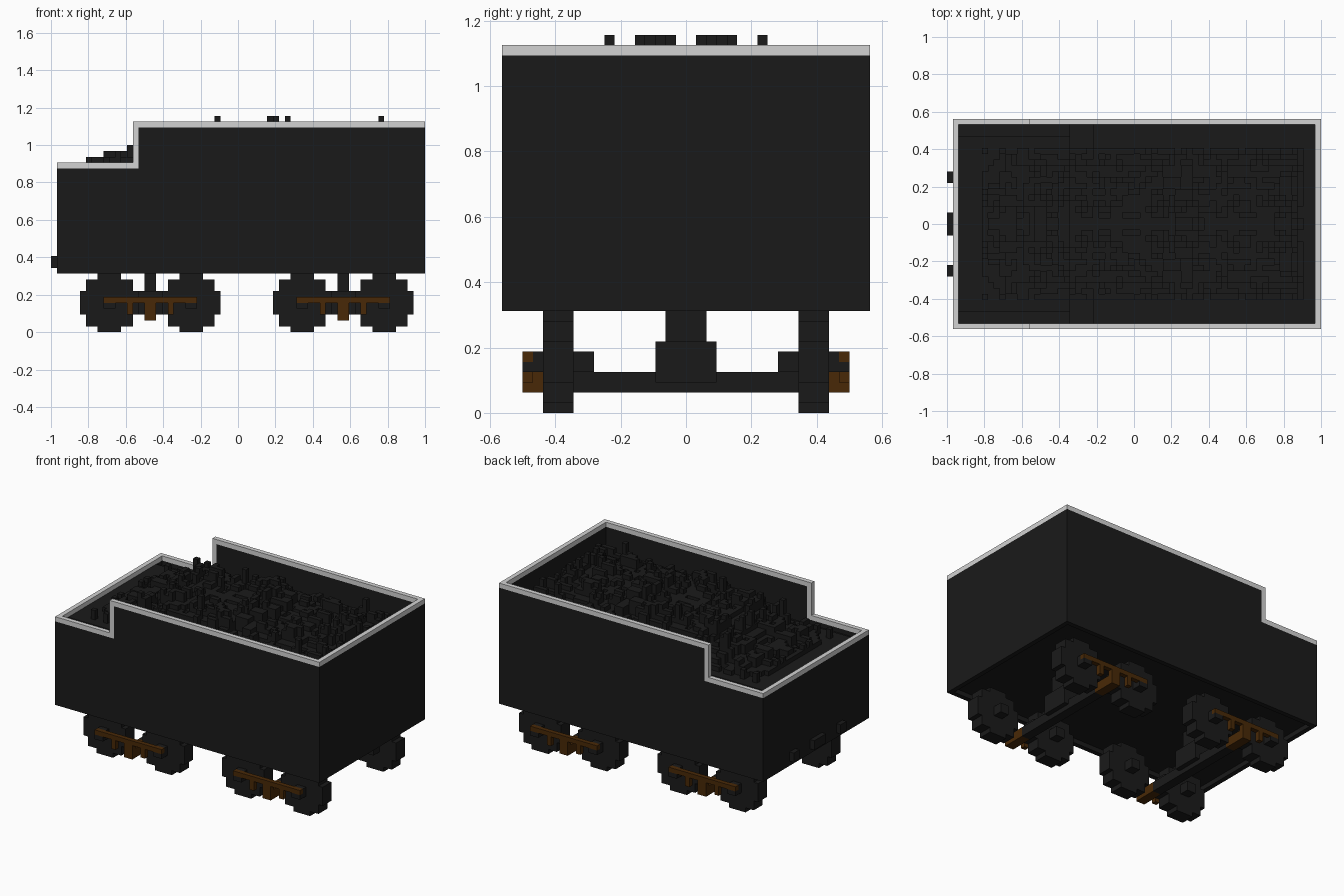
import bpy, bmesh, math, random

cube = bpy.data.objects.get("Cube")
if cube:
    bpy.data.objects.remove(cube, do_unlink=True)

V = 1 / 32  # block size; all part dimensions below are in blocks
random.seed(11)


def material(name, rgb):
    m = bpy.data.materials.new(name)
    m.use_nodes = True
    m.diffuse_color = (*rgb, 1)
    bsdf = next(n for n in m.node_tree.nodes if n.type == 'BSDF_PRINCIPLED')
    bsdf.inputs["Base Color"].default_value = (*rgb, 1)
    return m


BLACK = material("black", (0.0103, 0.0103, 0.0103))
GREY = material("rim grey", (0.65, 0.65, 0.65))
BROWN = material("frame brown", (0.066, 0.022, 0.002))


def finish(name, bm, mat):
    bmesh.ops.recalc_face_normals(bm, faces=bm.faces)
    bmesh.ops.scale(bm, vec=(V, V, V), verts=bm.verts)
    me = bpy.data.meshes.new(name)
    bm.to_mesh(me)
    bm.free()
    me.materials.append(mat)
    ob = bpy.data.objects.new(name, me)
    bpy.context.collection.objects.link(ob)
    return ob


def prism(bm, outline, y0, y1):
    """Extrude an x-z outline from y0 to y1."""
    face = bm.faces.new([bm.verts.new((x, y0, z)) for x, z in outline])
    ext = bmesh.ops.extrude_face_region(bm, geom=[face])
    moved = [g for g in ext["geom"] if isinstance(g, bmesh.types.BMVert)]
    bmesh.ops.translate(bm, vec=(0, y1 - y0, 0), verts=moved)


def box(bm, x0, x1, y0, y1, z0, z1):
    prism(bm, [(x0, z0), (x1, z0), (x1, z1), (x0, z1)], y0, y1)


def boxes(name, mat, *dims):
    bm = bmesh.new()
    for d in dims:
        box(bm, *d)
    return finish(name, bm, mat)


# Hull: stepped side walls, end walls and recessed underside
wall = [(-31, 10), (32, 10), (32, 35), (-17, 35), (-17, 28), (-31, 28)]
rim = [(-31, 28), (-17, 28), (-17, 35), (32, 35), (32, 36), (-18, 36), (-18, 29), (-31, 29)]
for side, y in (("right", -18), ("left", 17)):
    for part, outline, mat in (("wall", wall, BLACK), ("rim", rim, GREY)):
        bm = bmesh.new()
        prism(bm, outline, y, y + 1)
        finish(f"{side}_{part}", bm, mat)
boxes("end_walls", BLACK, (-31, -30, -17, 17, 10, 28), (31, 32, -17, 17, 10, 35))
boxes("end_rims", GREY, (-31, -30, -17, 17, 28, 29), (31, 32, -17, 17, 35, 36))
boxes("underside", BLACK, (-30, 31, -17, 17, 11, 12))

# Coupling pegs on the low end
boxes("coupling_pegs", BLACK, (-32, -31, -9, -7, 11, 13),
      (-32, -31, -2, 2, 11, 13), (-32, -31, 7, 9, 11, 13))

# Coal load: blocky domed heap, mirrored across the centre line
X0, X1, HALF = -30, 31, 17
height = {}
for i in range(X0, X1):
    for j in range(HALF):
        if i < -11:
            floor = 27 if j >= 15 else 28
        else:
            floor = 29 if i < -7 else 30
        h = floor
        if -27 <= i < 29 and j < 13:
            # Crest climbs from the low end, then stays level to the high end
            crest = min(34, 28.4 + 0.24 * (i + 27) + 0.2 * max(0, i + 18))
            ramp = min(1, (14 - j) / 7, (30 - i) / 6)
            h = floor + round((crest - floor) * ramp)
        height[i, j] = h

# Loose lumps scattered on the heap, kept under its outline
for _ in range(170):
    i, j = random.randint(-26, 27), random.randint(0, 12)
    rise = random.choice((-1, 1, 1, 2))
    for a in range(i, i + random.randint(1, 3)):
        for b in range(j, min(13, j + random.randint(1, 2))):
            cap = 30 if a < -23 else 31 if a < -19 else 32 if a < -17 else 36
            height[a, b] = max(28, min(height[a, b] + rise, cap))

# Highest lumps
for i, j, h in ((-4, 7, 37), (5, 1, 37), (5, 2, 37), (6, 3, 37), (6, 4, 37),
                (8, 2, 37), (24, 1, 37), (24, 4, 37), (-19, 3, 32),
                (-18, 9, 32), (-17, 9, 35), (-16, 9, 34), (-16, 8, 34)):
    height[i, j] = h


def level(i, j):
    return height.get((i, j if j >= 0 else -1 - j))


bm = bmesh.new()


def quad(*pts):
    bm.faces.new([bm.verts.new(p) for p in pts])


for i in range(X0, X1):
    for j in range(-HALF, HALF):
        h = level(i, j)
        quad((i, j, h), (i + 1, j, h), (i + 1, j + 1, h), (i, j + 1, h))
        n = level(i + 1, j)
        if n is not None and n != h:
            quad((i + 1, j, h), (i + 1, j, n), (i + 1, j + 1, n), (i + 1, j + 1, h))
        n = level(i, j + 1)
        if n is not None and n != h:
            quad((i, j + 1, h), (i + 1, j + 1, h), (i + 1, j + 1, n), (i, j + 1, n))
bmesh.ops.remove_doubles(bm, verts=bm.verts, dist=0.001)
finish("coal_load", bm, BLACK)

# Blocky wheel outline: one quarter, mirrored around the hub
quarter = [(5, 2), (4, 2), (4, 4), (2, 4), (2, 5)]
upper = quarter + [(-x, z) for x, z in reversed(quarter)]
wheel = upper + [(-x, -z) for x, z in upper]

# Two bogies
for label, cx in (("rear", -15), ("front", 18)):
    # Centre pivot and cross beam
    boxes(f"{label}_pivot", BLACK, (cx - 1, cx + 1, -2, 2, 7, 11), (cx - 2, cx + 2, -3, 3, 3, 7))
    boxes(f"{label}_cross_beam", BLACK, (cx - 1, cx + 1, -11, 11, 2, 4))
    for side, s in (("left", 1), ("right", -1)):
        def span(a, b):
            return (a, b) if s > 0 else (-b, -a)
        # Wheels with hubs; the outer hub tucks under the frame bar
        for n, wx in enumerate((cx - 7, cx + 7), 1):
            bm = bmesh.new()
            prism(bm, [(wx + x, 5 + z) for x, z in wheel], *span(11, 14))
            box(bm, wx - 1, wx + 1, *span(9, 11), 4, 6)
            box(bm, wx - 1, wx + 1, *span(14, 15), 4, 6)
            box(bm, wx - 1, wx + 1, *span(15, 16), 4, 5)
            finish(f"{label}_{side}_wheel_{n}", bm, BLACK)
        # Side frame: long bar, two struts and the beam end
        boxes(f"{label}_{side}_side_frame", BROWN,
              (cx - 8, cx + 8, *span(15, 16), 5, 6),
              (cx - 4, cx - 3, *span(15, 16), 3, 5),
              (cx + 3, cx + 4, *span(15, 16), 3, 5),
              (cx - 1, cx + 1, *span(15, 16), 4, 5),
              (cx - 1, cx + 1, *span(11, 16), 2, 4))
